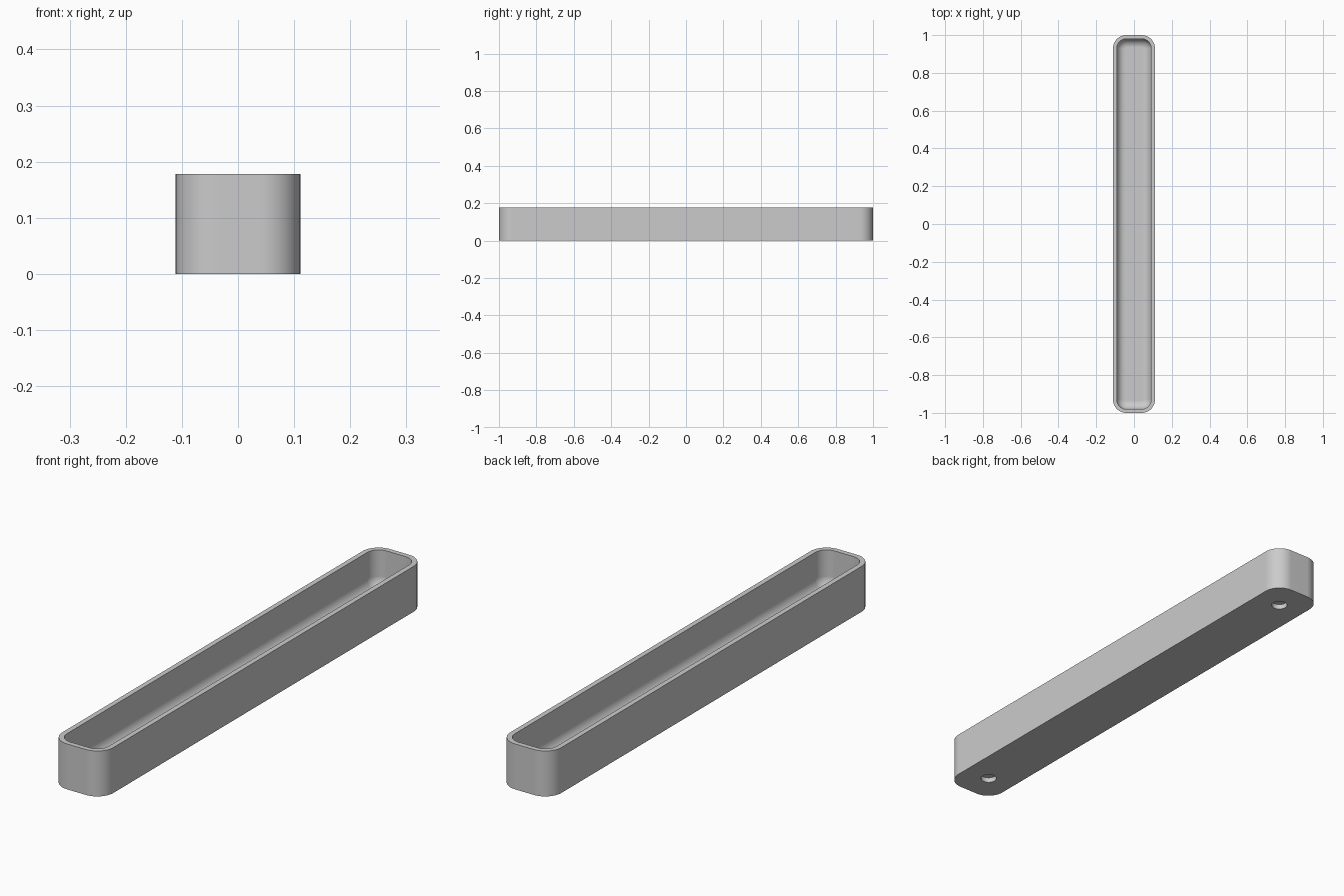
import bpy
import bmesh
from math import sin, cos, pi, radians

if "Cube" in bpy.data.objects:
    bpy.data.objects.remove(bpy.data.objects["Cube"])

HALF_X, HALF_Y, HEIGHT = 0.111, 1.0, 0.178
CORNER, WALL, FLOOR, FILLET = 0.07, 0.02, 0.03, 0.045
CORNER_STEPS, FILLET_STEPS = 12, 8

grey = bpy.data.materials.new("plain grey")
grey.use_nodes = True
colour = (0.6, 0.6, 0.6, 1)
grey.diffuse_color = colour
grey.node_tree.nodes["Principled BSDF"].inputs["Base Color"].default_value = colour


def rounded_ring(bm, inset, z):
    """Rounded rectangle of vertices, set in from the outer outline."""
    radius = CORNER - inset
    ring = []
    for quarter, (sx, sy) in enumerate([(1, 1), (-1, 1), (-1, -1), (1, -1)]):
        for i in range(CORNER_STEPS + 1):
            a = (quarter + i / CORNER_STEPS) * pi / 2
            ring.append(bm.verts.new((sx * (HALF_X - CORNER) + radius * cos(a),
                                      sy * (HALF_Y - CORNER) + radius * sin(a), z)))
    return ring


# Tray: outer wall, rim, inner wall, rounded inner floor edge
levels = [(0, 0), (0, HEIGHT), (WALL, HEIGHT)]
for i in range(FILLET_STEPS + 1):
    a = i / FILLET_STEPS * pi / 2
    levels.append((WALL + FILLET * (1 - cos(a)), FLOOR + FILLET * (1 - sin(a))))

bm = bmesh.new()
rings = [rounded_ring(bm, inset, z) for inset, z in levels]
for low, high in zip(rings, rings[1:]):
    for i in range(len(low)):
        j = (i + 1) % len(low)
        bm.faces.new((low[i], low[j], high[j], high[i]))
bm.faces.new(rings[0][::-1])
bm.faces.new(rings[-1])
bmesh.ops.recalc_face_normals(bm, faces=bm.faces)
mesh = bpy.data.meshes.new("tray")
bm.to_mesh(mesh)
bm.free()
tray = bpy.data.objects.new("tray", mesh)
bpy.context.collection.objects.link(tray)
mesh.materials.append(grey)

# Two shallow round recesses in the underside
for side in (-1, 1):
    bpy.ops.mesh.primitive_cylinder_add(vertices=32, radius=0.03, depth=0.04,
                                        location=(0, side * 0.88, 0))
    cutter = bpy.context.object
    cutter.name = "recess_cutter"
    cutter.hide_render = True
    cutter.data.materials.append(grey)
    cut = tray.modifiers.new("recess", 'BOOLEAN')
    cut.operation = 'DIFFERENCE'
    cut.solver = 'EXACT'
    cut.object = cutter
    bpy.context.view_layer.objects.active = tray
    bpy.ops.object.modifier_apply(modifier=cut.name)
    bpy.data.objects.remove(cutter)

# Smooth corners with crisp rim and base edges
bpy.ops.object.select_all(action='DESELECT')
tray.select_set(True)
bpy.context.view_layer.objects.active = tray
bpy.ops.object.shade_smooth_by_angle(angle=radians(35))
weighted = tray.modifiers.new("even shading", 'WEIGHTED_NORMAL')
weighted.keep_sharp = True
